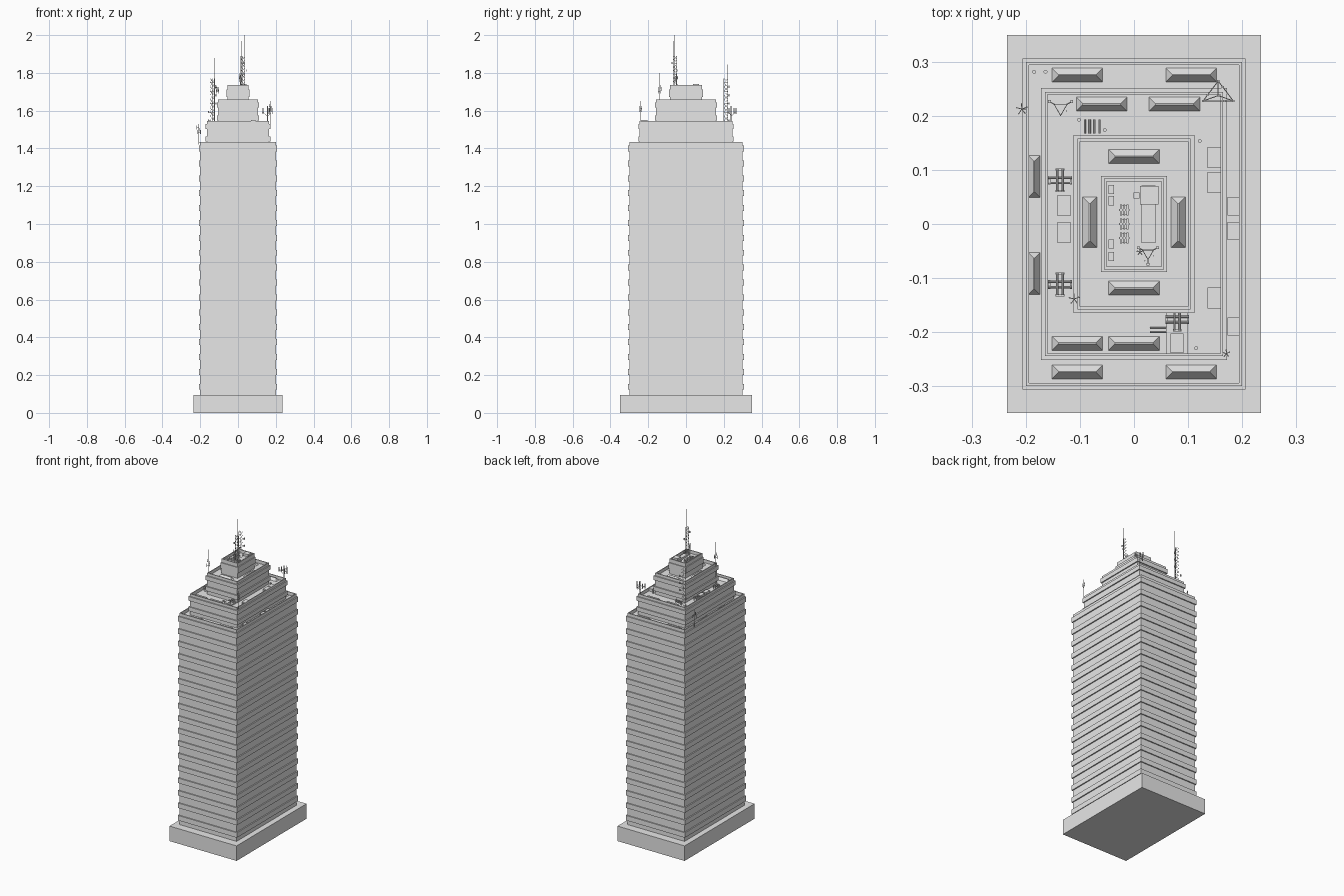
import bpy, bmesh, math, random
from mathutils import Vector, Matrix

random.seed(4)
cube = bpy.data.objects.get("Cube")
if cube:
    bpy.data.objects.remove(cube, do_unlink=True)

grey = bpy.data.materials.new("concrete grey")
grey.use_nodes = True
grey.diffuse_color = (0.8, 0.8, 0.8, 1)
grey.node_tree.nodes["Principled BSDF"].inputs["Base Color"].default_value = (0.8, 0.8, 0.8, 1)


def finish(name, bm):
    bmesh.ops.recalc_face_normals(bm, faces=bm.faces)
    mesh = bpy.data.meshes.new(name)
    bm.to_mesh(mesh)
    bm.free()
    mesh.materials.append(grey)
    obj = bpy.data.objects.new(name, mesh)
    bpy.context.collection.objects.link(obj)
    return obj


def box(bm, x, y, z, sx, sy, sz):
    """Box standing on z."""
    m = Matrix.Translation((x, y, z + sz / 2)) @ Matrix.Diagonal((sx, sy, sz, 1))
    bmesh.ops.create_cube(bm, size=1, matrix=m)


def rod(bm, a, b, r=0.0012, sides=5):
    a, b = Vector(a), Vector(b)
    d = b - a
    m = Matrix.Translation((a + b) / 2) @ d.to_track_quat('Z', 'Y').to_matrix().to_4x4()
    bmesh.ops.create_cone(bm, cap_ends=True, segments=sides, radius1=r, radius2=r,
                          depth=d.length, matrix=m)


def loft(name, hx, hy, rings):
    """Stack of rectangles; each ring is (outward offset, height)."""
    bm = bmesh.new()
    prev = None
    for off, z in rings:
        x, y = hx + off, hy + off
        ring = [bm.verts.new(p) for p in ((-x, -y, z), (x, -y, z), (x, y, z), (-x, y, z))]
        if prev:
            for i in range(4):
                j = (i + 1) % 4
                bm.faces.new((prev[i], prev[j], ring[j], ring[i]))
        else:
            bm.faces.new(ring[::-1])
        prev = ring
    bm.faces.new(prev)
    return finish(name, bm)


PARAPET = 0.02


def tier(name, hx, hy, z0, z1, floors, rib):
    """Walls with a projecting band on each floor, and a sunken roof."""
    h = (z1 - z0) / floors
    rings = [(0, z0)]
    for i in range(floors):
        lo, hi = z0 + h * (i + 0.35), z0 + h * (i + 0.75)
        rings += [(0, lo), (rib, lo), (rib, hi), (0, hi)]
    rings += [(0, z1), (-0.005, z1), (-0.005, z1 - PARAPET)]
    loft(name, hx, hy, rings)
    return z1 - PARAPET


# Building mass
loft("base_plinth", 0.235, 0.35, [(0, 0), (0, 0.095)])
roof1 = tier("main_tower", 0.2, 0.3, 0.095, 1.435, 17, 0.007)
roof2 = tier("second_tier", 0.165, 0.245, roof1, 1.545, 2, 0.007)
roof3 = tier("third_tier", 0.105, 0.158, roof2, 1.66, 2, 0.007)
roof4 = tier("top_tier", 0.056, 0.084, roof3, 1.735, 1, 0.005)


# Hipped skylights
def skylight(bm, x, y, z, sx, sy, h=0.016):
    inset = min(sx, sy) * 0.46
    px, py = sx / 2 - inset, sy / 2 - inset
    lower = [bm.verts.new((x + a * sx / 2, y + b * sy / 2, z))
             for a, b in ((-1, -1), (1, -1), (1, 1), (-1, 1))]
    upper = [bm.verts.new((x + a * px, y + b * py, z + h))
             for a, b in ((-1, -1), (1, -1), (1, 1), (-1, 1))]
    for i in range(4):
        j = (i + 1) % 4
        bm.faces.new((lower[i], lower[j], upper[j], upper[i]))
    bm.faces.new(lower[::-1])
    bm.faces.new(upper)


bm = bmesh.new()
for x in (-0.105, 0.106):
    for y in (-0.274, 0.276):
        skylight(bm, x, y, roof1, 0.094, 0.026)
for y in (-0.092, 0.088):
    skylight(bm, -0.185, y, roof1, 0.022, 0.078)
for x, y in ((-0.06, 0.222), (0.075, 0.222), (-0.105, -0.221), (0, -0.221)):
    skylight(bm, x, y, roof2, 0.094, 0.026)
for s in (-1, 1):
    skylight(bm, 0, 0.003 + s * 0.122, roof3, 0.094, 0.026)
    skylight(bm, s * 0.082, 0.003, roof3, 0.026, 0.094)
finish("skylights", bm)

# Roof equipment boxes
bm = bmesh.new()
for y in (0.033, -0.013, -0.19):
    box(bm, 0.184, y, roof1, 0.021, 0.034, 0.014)
for x, y in ((0.148, 0.123), (0.148, 0.077), (0.148, -0.137),
             (-0.13, 0.034), (-0.13, -0.016)):
    box(bm, x, y, roof2, 0.024, 0.039, 0.017)
box(bm, 0.08, -0.202, roof2, 0.04, 0.076, 0.008)
box(bm, 0.08, -0.221, roof2, 0.024, 0.036, 0.026)
box(bm, 0.027, 0.018, roof4, 0.026, 0.106, 0.012)
box(bm, 0.028, 0.053, roof4, 0.034, 0.034, 0.026)
box(bm, 0.005, 0.053, roof4, 0.011, 0.011, 0.012)
for y in (0.064, 0.043, -0.037, -0.06):
    box(bm, -0.042, y, roof4, 0.01, 0.017, 0.012)
finish("equipment_boxes", bm)

# Slatted cooling units on the top roof
bm = bmesh.new()
for y in (0.026, 0, -0.026):
    box(bm, -0.018, y, roof4, 0.016, 0.018, 0.009)
    for k in (-1, 0, 1):
        box(bm, -0.018 + k * 0.006, y, roof4, 0.003, 0.021, 0.012)
    box(bm, -0.018, y, roof4, 0.019, 0.003, 0.013)
finish("cooling_units", bm)

# Crossed duct runs, straight pipes and round vents
bm = bmesh.new()
for x, y in ((-0.137, 0.081), (-0.137, -0.112), (0.08, -0.177)):
    z = roof2 + 0.012
    for s in (-0.005, 0.005):
        rod(bm, (x - 0.022, y + s, z), (x + 0.022, y + s, z), 0.0022, 8)
        rod(bm, (x + s, y - 0.02, z + 0.006), (x + s, y + 0.02, z + 0.006), 0.0022, 8)
    for a in (-0.02, 0.02):
        box(bm, x + a, y, roof2, 0.004, 0.016, 0.012)
        box(bm, x, y + a, roof2, 0.016, 0.004, 0.016)
for k in range(4):
    x = -0.091 + k * 0.009
    rod(bm, (x, 0.168, roof2 + 0.01), (x, 0.194, roof2 + 0.01), 0.002, 8)
for y in (-0.193, -0.2):
    rod(bm, (0.03, y, roof2 + 0.01), (0.06, y, roof2 + 0.01), 0.002, 8)
for x, y, z in ((-0.185, 0.282, roof1), (-0.164, 0.282, roof1), (-0.102, 0.193, roof2),
                (-0.054, 0.174, roof2), (0.122, 0.154, roof2), (0.115, -0.23, roof2)):
    rod(bm, (x, y, z), (x, y, z + 0.016), 0.0035, 10)
finish("ducts_and_vents", bm)


# Lattice masts with whip aerials and small panels
def lattice(name, x, y, z0, z1, r, whips, bays):
    bm = bmesh.new()

    def leg(i, z):
        a = math.radians(30 + 120 * i)
        return Vector((x + r * math.cos(a), y + r * math.sin(a), z))
    step = (z1 - z0) / bays
    for i in range(3):
        rod(bm, leg(i, z0), leg(i, z1), 0.0012)
        for b in range(bays):
            z = z0 + b * step
            rod(bm, leg(i, z), leg(i + 1, z + step), 0.0007)
            rod(bm, leg(i, z + step), leg(i + 1, z + step), 0.0007)
    for b in range(1, bays, 2):
        p = leg(random.randrange(3), z0 + b * step)
        out = (p - Vector((x, y, p.z))) * 0.7
        rod(bm, p, p + out, 0.001)
        box(bm, p.x + out.x, p.y + out.y, p.z - 0.005, 0.005, 0.005, 0.012)
    for dx, dy, top in whips:
        rod(bm, (x + dx, y + dy, z0), (x + dx, y + dy, top), 0.0011)
    finish(name, bm)


lattice("summit_mast", 0.026, -0.054, roof4, 1.89, 0.012,
        ((0.01, -0.005, 2.0), (-0.006, -0.014, 1.97)), 9)
lattice("rear_mast", -0.136, 0.215, roof2, 1.77, 0.014,
        ((0.011, -0.006, 1.88), (-0.012, 0.007, 1.845)), 11)


# Slim poles topped by small aerial clusters
def cluster(bm, x, y, z0, z1, top, spread):
    rod(bm, (x, y, z0), (x, y, top), 0.0012)
    for i in range(5):
        a = math.radians(72 * i + 20)
        z = z1 + (i % 3) * 0.012
        p = Vector((x + spread * math.cos(a), y + spread * math.sin(a), z))
        rod(bm, (x, y, z), p, 0.0008)
        rod(bm, p - Vector((0, 0, 0.008)), p + Vector((0, 0, 0.012)), 0.0016)


bm = bmesh.new()
cluster(bm, -0.208, 0.213, 1.42, 1.485, 1.53, 0.01)
rod(bm, (-0.208, 0.213, 1.43), (-0.195, 0.213, 1.43), 0.0012)
cluster(bm, -0.111, -0.139, roof2, 1.70, 1.8, 0.009)
cluster(bm, 0.171, -0.24, roof2, 1.60, 1.65, 0.006)
cluster(bm, 0.011, -0.052, roof4, 1.76, 1.79, 0.005)
finish("aerial_poles", bm)

# Triangular aerial platform at the rear corner
bm = bmesh.new()
centre = Vector((0.156, 0.238, 1.595))
corners = [Vector(c) for c in ((0.156, 0.265, 1.595), (0.128, 0.228, 1.595), (0.184, 0.228, 1.595))]
rod(bm, (centre.x, centre.y, roof2), centre + Vector((0, 0, 0.03)), 0.002, 6)
for i, c in enumerate(corners):
    rod(bm, c, corners[i - 1], 0.0009)
    rod(bm, c, centre, 0.0009)
    rod(bm, c, centre - Vector((0, 0, 0.025)), 0.0008)
    for t in (0, 0.3):
        p = c.lerp(corners[i - 1], t)
        box(bm, p.x, p.y, p.z - 0.012, 0.004, 0.004, 0.03)
finish("aerial_platform", bm)
